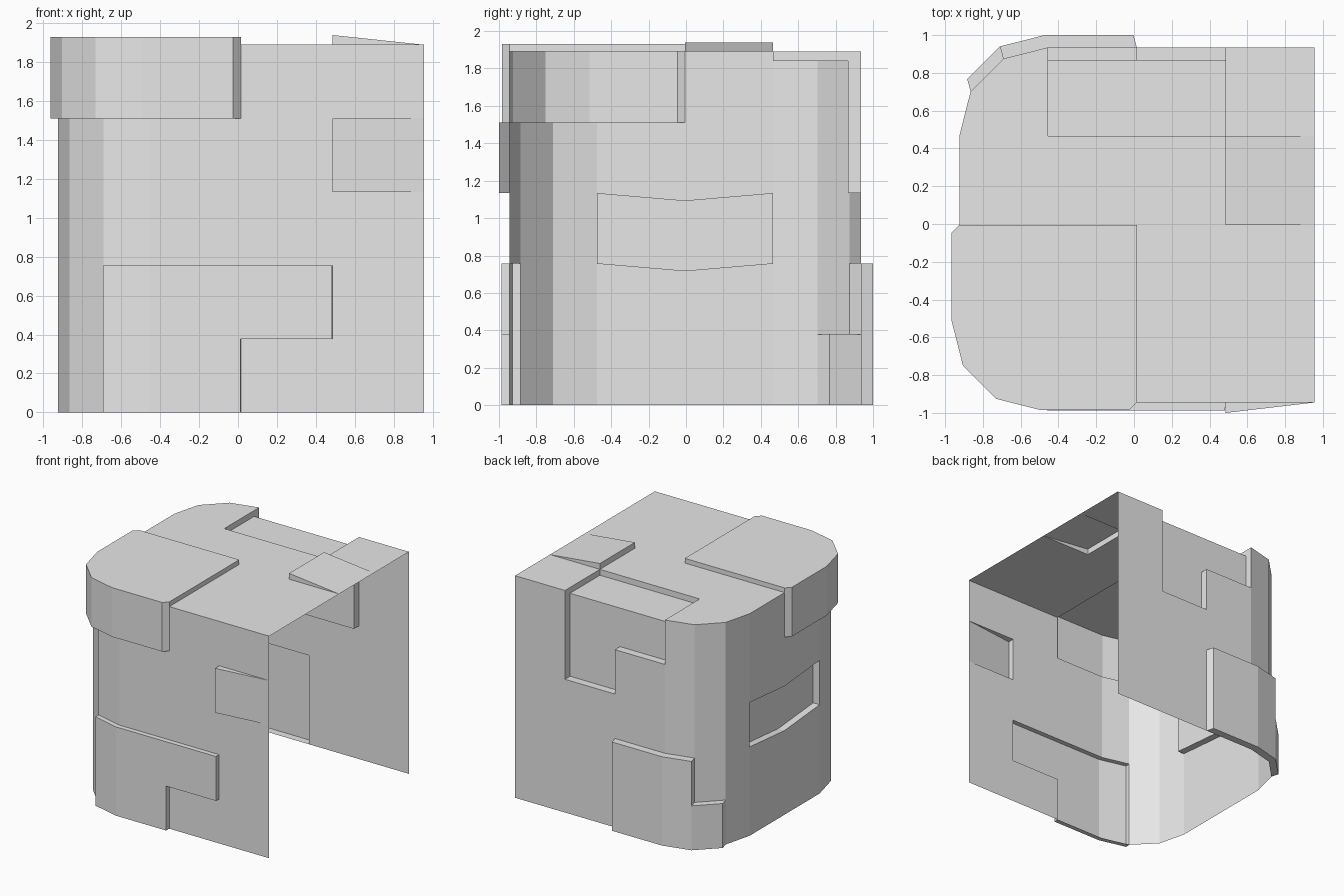
import bpy
import bmesh
from mathutils import Vector

if "Cube" in bpy.data.objects:
    bpy.data.objects.remove(bpy.data.objects["Cube"], do_unlink=True)

HALF, CELL, HEIGHT = 0.94, 0.47, 1.89
ROW = HEIGHT / 5
DIP = 0.04

bm = bmesh.new()
cache = {}


def vert(x, y, z):
    key = (round(x, 3), round(y, 3), round(z, 3))
    if key not in cache:
        cache[key] = bm.verts.new((x, y, z))
    return cache[key]


def extrude(faces, shift):
    """Pull a group of faces out as one panel; shift(co) gives each offset."""
    made = bmesh.ops.extrude_face_region(bm, geom=faces)["geom"]
    old = [f for f in faces if f.is_valid]
    if old:
        bmesh.ops.delete(bm, geom=old, context="FACES_ONLY")
    for v in [g for g in made if isinstance(g, bmesh.types.BMVert)]:
        v.co += Vector(shift(v.co))


# Outline of the walls: open at +x, two rounded corners at -x
front = [(HALF, -HALF), (CELL, -HALF), (0, -HALF), (-CELL, -HALF),
         (-0.707, -0.88), (-0.88, -0.707), (-HALF, -CELL)]
outline = front + [(-HALF, 0)] + [(x, -y) for x, y in reversed(front)]

# Walls, five rows high
wall = {}
for s, (a, b) in enumerate(zip(outline, outline[1:])):
    for r in range(5):
        lo, hi = r * ROW, (r + 1) * ROW
        wall[s, r] = bm.faces.new([vert(*b, lo), vert(*a, lo),
                                   vert(*a, hi), vert(*b, hi)])

# Flat top: square cells and two round-cornered ends
top = {}
ys = (-HALF, 0, CELL, HALF)
for c in range(3):
    x1 = HALF - c * CELL
    x0 = x1 - CELL
    for r in range(3):
        ring = [(x0, ys[r]), (x1, ys[r]), (x1, ys[r + 1]), (x0, ys[r + 1])]
        top[c, r] = bm.faces.new([vert(*p, HEIGHT) for p in ring])
ends = (outline[3:8] + [(-CELL, 0)],
        outline[7:12] + [(-CELL, CELL), (-CELL, 0)])
for r, ring in enumerate(ends):
    top["end", r] = bm.faces.new([vert(*p, HEIGHT) for p in reversed(ring)])

# Bent middle of the side recess
for r in (2, 3):
    cache[(-HALF, 0, round(r * ROW, 3))].co.z -= DIP

# Raised corner cap: lift the top, then push its walls out
extrude([top[2, 0], top["end", 0]], lambda co: (0, 0, 0.04))
rim = []
for f in bm.faces:
    c = f.calc_center_median()
    if HEIGHT + 0.01 < c.z < HEIGHT + 0.03 and c.x < -0.01 and c.y < -0.01:
        rim.append(f)
extrude(rim + [wall[s, 4] for s in range(2, 7)], lambda co: (-0.04, -0.04, 0))

# Sunken stepped panel over the back edge
extrude([top[1, 2], top[2, 2], wall[11, 4], wall[12, 4], wall[12, 3]],
        lambda co: (0, -0.068 if co.y > 0.9 else 0,
                    -0.05 if co.z > HEIGHT - 0.01 else 0))

# Raised stepped panel low on the back corner
extrude([wall[s, r] for s, r in ((11, 0), (11, 1), (10, 0), (10, 1), (9, 0))],
        lambda co: (-0.018, 0.065, 0))

# Raised stepped panel low on the front
extrude([wall[s, r] for s, r in ((2, 0), (2, 1), (3, 0), (3, 1), (1, 1))],
        lambda co: (-0.003, -0.042, 0))

# Wedges on the front and top that fade into the open edge
extrude([wall[0, 3]], lambda co: (0, -0.055 if co.x < 0.6 else 0, 0))
extrude([top[0, 1]], lambda co: (0, 0, 0.05 if co.x < 0.6 else 0))

# Sunken side window
extrude([wall[6, 2], wall[7, 2]], lambda co: (0.06, 0, 0))

# Tidy up and centre
bmesh.ops.remove_doubles(bm, verts=bm.verts[:], dist=0.0005)
bmesh.ops.recalc_face_normals(bm, faces=bm.faces[:])
bmesh.ops.translate(bm, verts=bm.verts[:], vec=(0.015, -0.005, 0))

mesh = bpy.data.meshes.new("block_shell")
bm.to_mesh(mesh)
bm.free()
shell = bpy.data.objects.new("block_shell", mesh)
bpy.context.scene.collection.objects.link(shell)

# Plain light grey
grey = bpy.data.materials.new("light_grey")
grey.use_nodes = True
colour = (0.8, 0.8, 0.8, 1)
grey.diffuse_color = colour
grey.node_tree.nodes["Principled BSDF"].inputs["Base Color"].default_value = colour
mesh.materials.append(grey)
